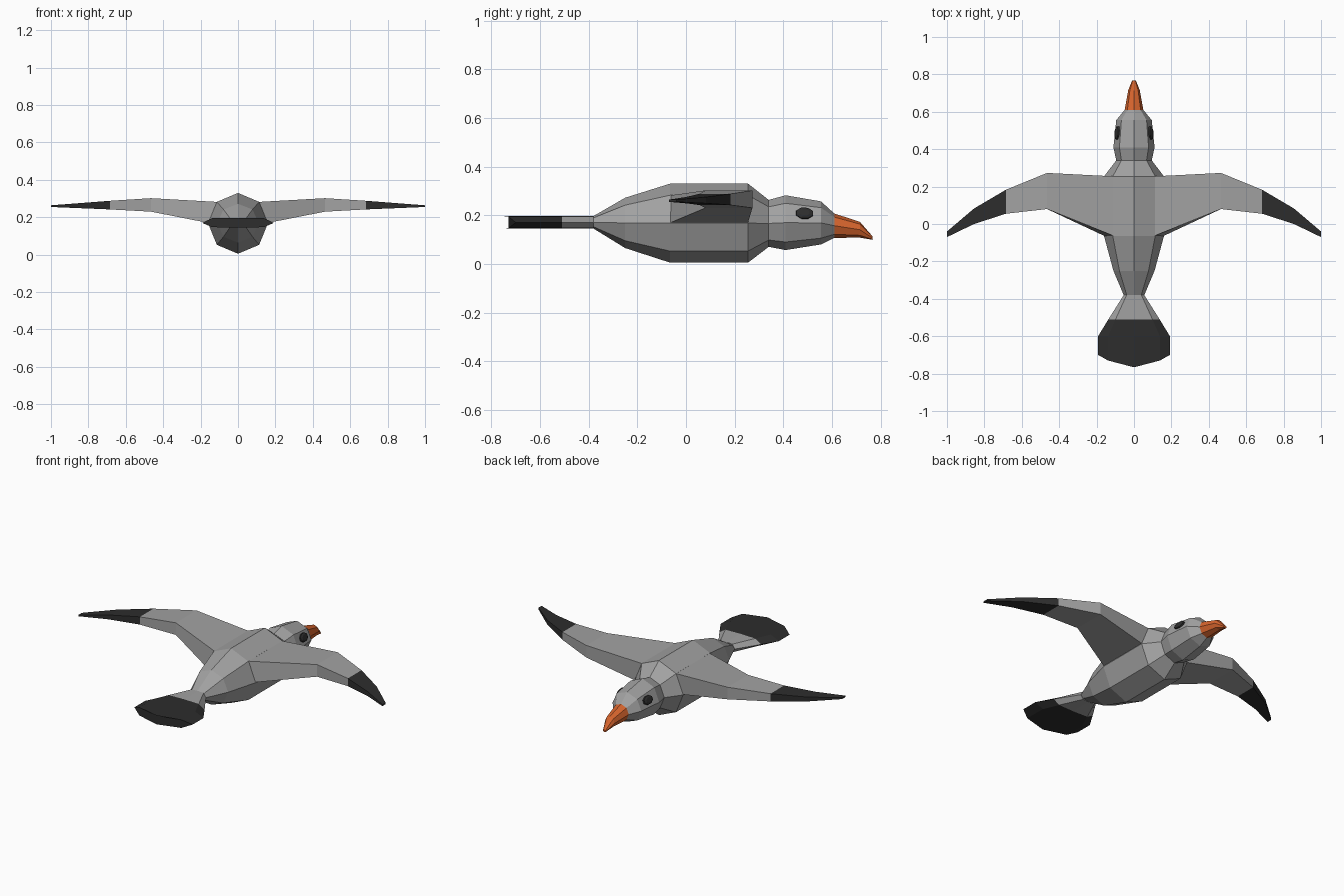
import bpy, bmesh
from math import sin, cos, pi
from mathutils import Vector

cube = bpy.data.objects.get("Cube")
if cube:
    bpy.data.objects.remove(cube, do_unlink=True)


def material(name, rgb):
    m = bpy.data.materials.new(name)
    m.use_nodes = True
    m.diffuse_color = (*rgb, 1)
    m.node_tree.nodes["Principled BSDF"].inputs["Base Color"].default_value = (*rgb, 1)
    return m


GREY = material("feather grey", (0.36, 0.36, 0.36))
DARK = material("charcoal", (0.026, 0.026, 0.026))
ORANGE = material("beak orange", (0.68, 0.13, 0.027))


def loft(name, rings, mats, rule=None, caps=(True, True)):
    """Skin a row of equal-sized point rings; rule(centre) picks the material."""
    bm = bmesh.new()
    loops = [[bm.verts.new(p) for p in ring] for ring in rings]
    for a, b in zip(loops, loops[1:]):
        for i in range(len(a)):
            j = (i + 1) % len(a)
            bm.faces.new((a[i], a[j], b[j], b[i]))
    for loop, cap in zip((loops[0], loops[-1]), caps):
        if cap:
            bm.faces.new(loop)
    bmesh.ops.recalc_face_normals(bm, faces=bm.faces)
    if rule:
        for f in bm.faces:
            f.material_index = rule(f.calc_center_median())
    mesh = bpy.data.meshes.new(name)
    bm.to_mesh(mesh)
    bm.free()
    for m in mats:
        mesh.materials.append(m)
    obj = bpy.data.objects.new(name, mesh)
    bpy.context.collection.objects.link(obj)
    return obj


def octagon(y, width, bottom, top):
    mid, h = (top + bottom) / 2, (top - bottom) / 2
    return [(width * sin(i * pi / 4), y, mid + h * cos(i * pi / 4)) for i in range(8)]


# Body, head and beak: stations of y, half width, bottom, top
tail_joint = (-0.38, 0.055, 0.145, 0.197)
neck = (0.34, 0.095, 0.07, 0.263)
face = (0.61, 0.05, 0.107, 0.207)
loft("body", [octagon(*s) for s in (
    tail_joint, (-0.25, 0.11, 0.065, 0.272), (-0.065, 0.16, 0.005, 0.33),
    (0.255, 0.16, 0.005, 0.33), neck)], [GREY])
loft("head", [octagon(*s) for s in (
    neck, (0.41, 0.11, 0.057, 0.282), (0.555, 0.095, 0.08, 0.257), face)], [GREY])
loft("beak", [octagon(*s) for s in (
    face, (0.715, 0.031, 0.108, 0.173), (0.767, 0.01, 0.099, 0.113)
)], [ORANGE])


# Tail fan: flat lens section, swept back towards the middle at the end
def lens(y, width, side_y=None, crease_y=None):
    crease_y, side_y = crease_y or y, side_y or y
    k = 0.72 * width
    return [(0, y, 0.197), (k, crease_y, 0.195), (width, side_y, 0.17), (k, crease_y, 0.147),
            (0, y, 0.145), (-k, crease_y, 0.147), (-width, side_y, 0.17), (-k, crease_y, 0.195)]


loft("tail", [lens(-0.38, 0.055), lens(-0.51, 0.137), lens(-0.60, 0.192),
              lens(-0.766, 0.192, -0.70, -0.73)],
     [GREY, DARK], lambda c: int(c.y < -0.51))

# Wings: stations of top x, bottom x, leading y, trailing y, bottom z, top z
wing = [(0.11, 0.16, 0.255, -0.063, 0.17, 0.282),
        (0.465, 0.465, 0.273, 0.08, 0.23, 0.302),
        (0.685, 0.685, 0.183, 0.055, 0.242, 0.288),
        (0.855, 0.855, 0.083, 0.0, 0.249, 0.275),
        (1.0, 1.0, -0.04, -0.07, 0.255, 0.264)]
for side, s in (("left", 1), ("right", -1)):
    rings = [[(s * xt, lead, top), (s * xt, trail, top), (s * xb, trail, bot), (s * xb, lead, bot)]
             for xt, xb, lead, trail, bot, top in wing]
    loft(side + "_wing", rings, [GREY, DARK], lambda c: int(abs(c.x) > 0.685), (False, True))

    # Eye: shallow faceted button on the sloping cheek
    out = Vector((s * 0.92, 0.06, 0.38)).normalized()
    along = Vector((0, 1, 0)) - out * out.y
    along.normalize()
    up = out.cross(along)
    centre = Vector((s * 0.088, 0.487, 0.207))
    rings = [[centre + out * d + (along * cos(i * pi / 4 + pi / 8) * 0.037
                                  + up * sin(i * pi / 4 + pi / 8) * 0.025) * r for i in range(8)]
             for d, r in ((-0.01, 1), (0.007, 1), (0.012, 0.6))]
    loft(side + "_eye", rings, [DARK])
